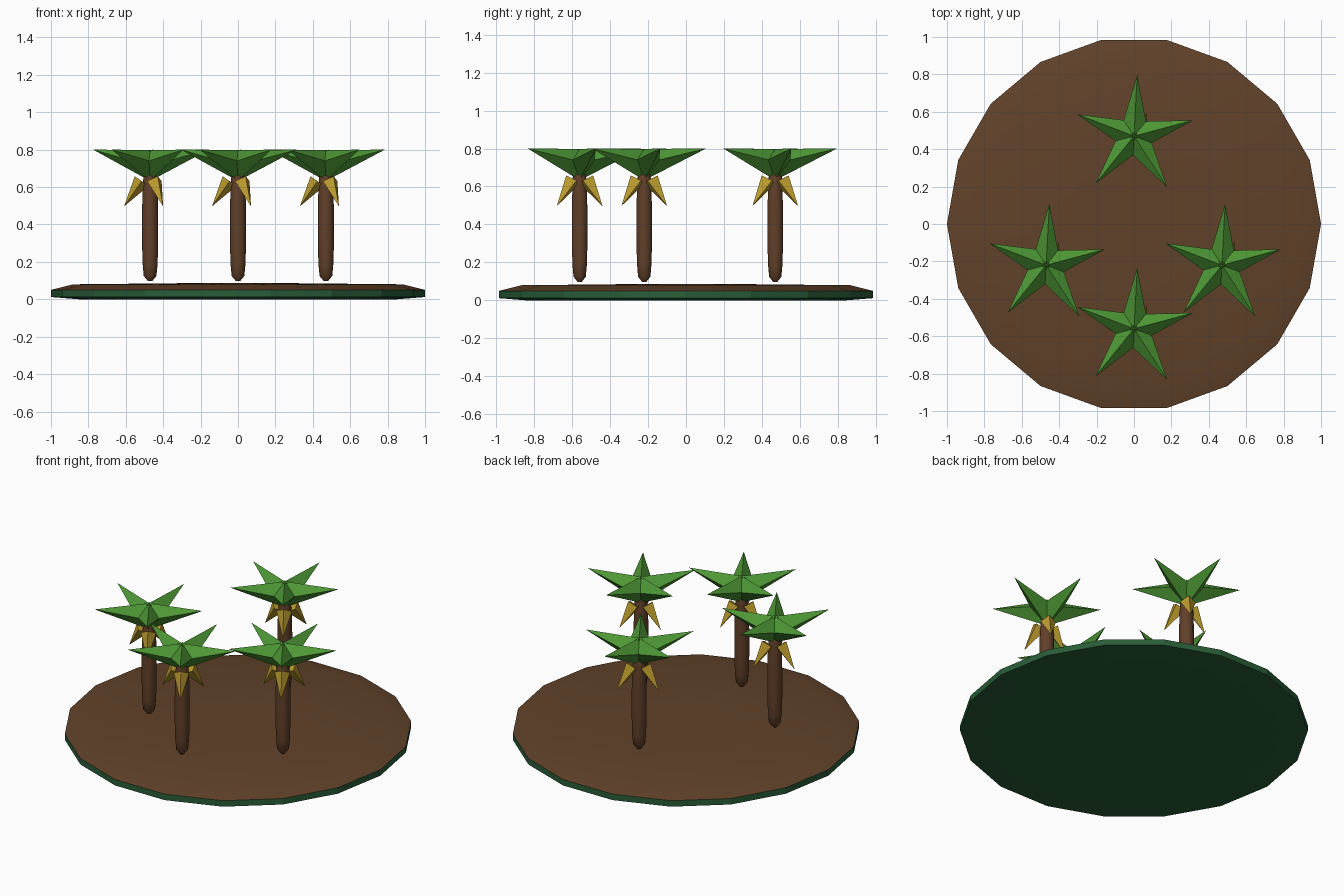
import bpy, bmesh
from math import cos, sin, radians, pi
from mathutils import Vector

if "Cube" in bpy.data.objects:
    bpy.data.objects.remove(bpy.data.objects["Cube"])


def material(name, rgb):
    m = bpy.data.materials.new(name)
    m.diffuse_color = (*rgb, 1)
    m.use_nodes = True
    m.node_tree.nodes["Principled BSDF"].inputs["Base Color"].default_value = m.diffuse_color
    return m


BARK = material("bark_brown", (0.12, 0.051, 0.022))
SOIL = material("soil_brown", (0.12, 0.055, 0.023))
LEAF = material("leaf_green", (0.075, 0.31, 0.035))
RIM = material("rim_green", (0.022, 0.11, 0.04))
GOLD = material("dry_leaf_gold", (0.5, 0.33, 0.027))


def finish(name, bm, mat, smooth=None):
    bmesh.ops.recalc_face_normals(bm, faces=bm.faces)
    me = bpy.data.meshes.new(name)
    bm.to_mesh(me)
    bm.free()
    me.materials.append(mat)
    ob = bpy.data.objects.new(name, me)
    bpy.context.collection.objects.link(ob)
    if smooth:
        bpy.ops.object.select_all(action='DESELECT')
        ob.select_set(True)
        bpy.context.view_layer.objects.active = ob
        bpy.ops.object.shade_smooth_by_angle(angle=radians(smooth))
    return ob


def lathe(name, profile, sides, mat, centre=(0, 0), smooth=None):
    """Stack of rings (radius, z), capped at both ends."""
    bm = bmesh.new()
    rings = [[bm.verts.new((centre[0] + r * cos(2 * pi * i / sides),
                            centre[1] + r * sin(2 * pi * i / sides), z))
              for i in range(sides)] for r, z in profile]
    for a, b in zip(rings, rings[1:]):
        for i in range(sides):
            j = (i + 1) % sides
            bm.faces.new((a[i], a[j], b[j], b[i]))
    bm.faces.new(rings[0])
    bm.faces.new(rings[-1])
    return finish(name, bm, mat, smooth)


def add_spike(bm, base, tip, radius):
    """Four-sided spike with one edge on top."""
    base, tip = Vector(base), Vector(tip)
    axis = (tip - base).normalized()
    side = axis.cross(Vector((0, 0, 1))).normalized()
    up = side.cross(axis)
    ring = [bm.verts.new(base + radius * (side * cos(k * pi / 2) + up * sin(k * pi / 2)))
            for k in range(4)]
    end = bm.verts.new(tip)
    bm.faces.new(ring)
    for k in range(4):
        bm.faces.new((ring[k], ring[(k + 1) % 4], end))


def spike_ring(name, centre, angles, inner, outer, radius, mat):
    """Spikes around a trunk; inner and outer are (distance, z)."""
    bm = bmesh.new()
    for deg in angles:
        c, s = cos(radians(deg)), sin(radians(deg))
        p, q = [(centre[0] + d * c, centre[1] + d * s, z) for d, z in (inner, outer)]
        add_spike(bm, p, q, radius)
    finish(name, bm, mat)


# Round island: green underside and rim, brown ground on top
lathe("island_rim", [(0.85, 0.0), (1.0, 0.012), (1.0, 0.05)], 18, RIM)
lathe("island_ground", [(1.0, 0.05), (0.88, 0.08), (0.3, 0.086)], 18, SOIL, smooth=30)

# Palm trees: trunk, star of green leaves, three hanging dry leaves
TRUNK = [(0.012, 0.098), (0.034, 0.125), (0.04, 0.19), (0.043, 0.3),
         (0.043, 0.45), (0.041, 0.56), (0.036, 0.65), (0.02, 0.71)]
for n, spot in enumerate([(-0.47, -0.22), (0.47, -0.22), (0, 0.47), (0, -0.56)], 1):
    lathe(f"trunk_{n}", TRUNK, 10, BARK, spot, smooth=40)
    spike_ring(f"green_leaves_{n}", spot, [15 + 72 * k for k in range(5)],
               (0.0, 0.72), (0.326, 0.8), 0.08, LEAF)
    spike_ring(f"dry_leaves_{n}", spot, (60, 180, 300),
               (0.045, 0.632), (0.139, 0.497), 0.045, GOLD)
